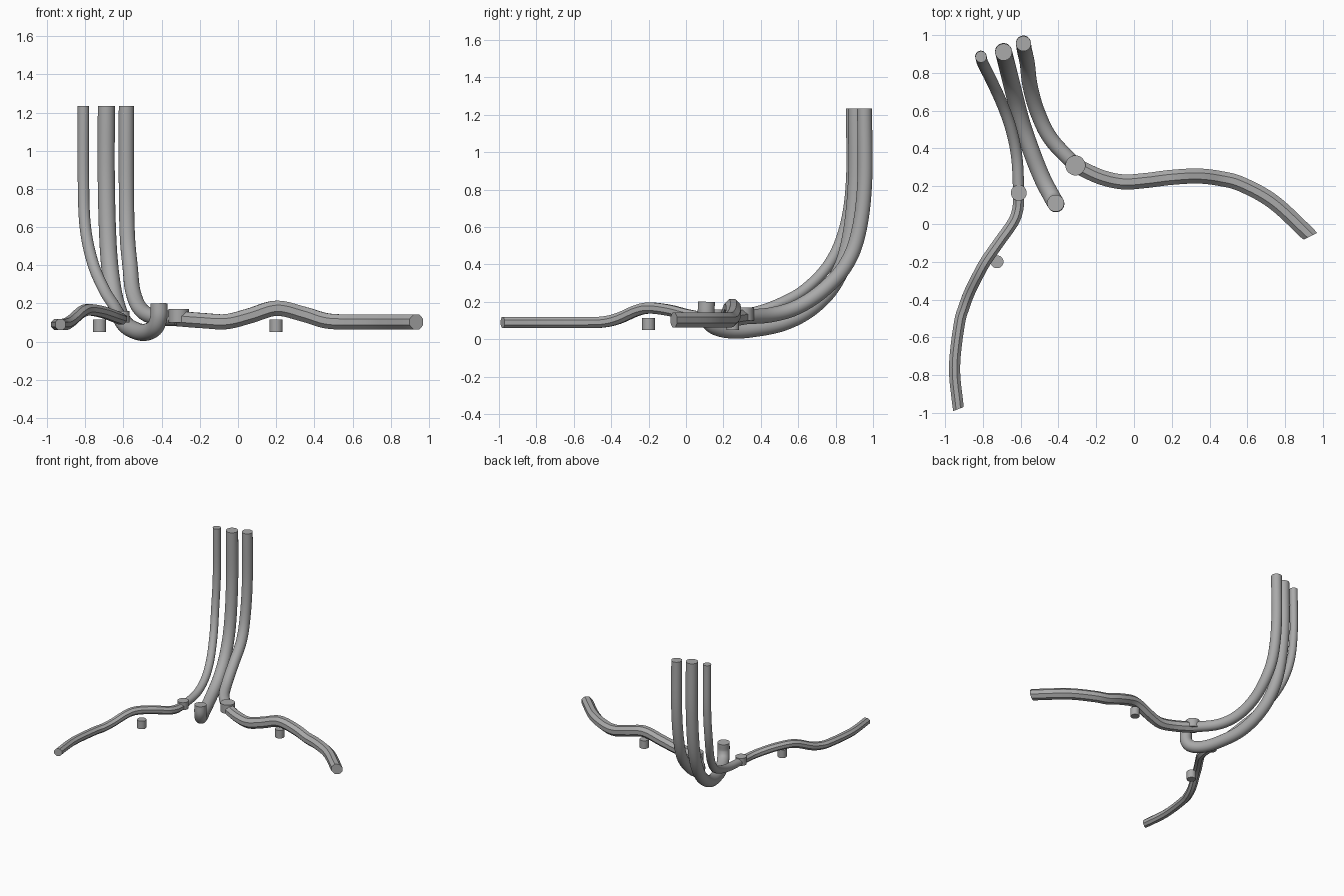
import bpy
import bmesh
import math
from mathutils import Vector

default_cube = bpy.data.objects.get("Cube")
if default_cube:
    bpy.data.objects.remove(default_cube, do_unlink=True)

# One plain grey for every part
grey = bpy.data.materials.new("plain_grey")
grey.use_nodes = True
grey_colour = (0.4, 0.4, 0.4, 1)
grey.diffuse_color = grey_colour
grey.node_tree.nodes["Principled BSDF"].inputs["Base Color"].default_value = grey_colour


def finish(name, bm):
    """Turn a bmesh into a shaded object with sharp rims."""
    bmesh.ops.recalc_face_normals(bm, faces=bm.faces)
    mesh = bpy.data.meshes.new(name)
    bm.to_mesh(mesh)
    bm.free()
    mesh.materials.append(grey)
    part = bpy.data.objects.new(name, mesh)
    bpy.context.collection.objects.link(part)
    bpy.ops.object.select_all(action="DESELECT")
    part.select_set(True)
    bpy.context.view_layer.objects.active = part
    bpy.ops.object.shade_smooth_by_angle(angle=math.radians(30))
    return part


def spline(points, steps=8):
    """Smooth path through the given points."""
    pts = [Vector(p) for p in points]
    pts = [2 * pts[0] - pts[1]] + pts + [2 * pts[-1] - pts[-2]]
    path = []
    for a, b, c, d in zip(pts, pts[1:], pts[2:], pts[3:]):
        for i in range(steps):
            t = i / steps
            path.append(b + (c - a) * t / 2
                        + (a - 2.5 * b + 2 * c - d / 2) * t * t
                        + (1.5 * (b - c) + (d - a) / 2) * t ** 3)
    return path + [pts[-2]]


def sweep(name, points, radius, sides, up, end_direction=None):
    """Closed tube along a path; up keeps the cross-section from rolling."""
    path = spline(points)
    bm = bmesh.new()
    rings = []
    for i, centre in enumerate(path):
        tangent = path[min(i + 1, len(path) - 1)] - path[max(i - 1, 0)]
        if end_direction and i == len(path) - 1:
            tangent = Vector(end_direction)
        side = tangent.cross(up).normalized()
        top = side.cross(tangent).normalized()
        ring = []
        for k in range(sides):
            angle = math.tau * (k + 0.5) / sides
            offset = side * math.cos(angle) + top * math.sin(angle)
            ring.append(bm.verts.new(centre + offset * radius))
        rings.append(ring)
    for lower, upper in zip(rings, rings[1:]):
        for k in range(sides):
            n = (k + 1) % sides
            bm.faces.new((lower[k], lower[n], upper[n], upper[k]))
    bm.faces.new(rings[0])
    bm.faces.new(rings[-1])
    return finish(name, bm)


def upright_disc(name, x, y, bottom, top, radius):
    """Short vertical cylinder."""
    bm = bmesh.new()
    bmesh.ops.create_cone(bm, cap_ends=True, segments=32, radius1=radius,
                          radius2=radius, depth=top - bottom)
    bmesh.ops.translate(bm, verts=bm.verts, vec=(x, y, (bottom + top) / 2))
    return finish(name, bm)


UP = Vector((0, 0, 1))
ACROSS = Vector((1, 0, 0))
PIPE_TOP = 1.235

# Round pipes: upright at the back, bending forward near the ground
sweep("thin_riser_pipe", [
    (-.81, .885, PIPE_TOP), (-.81, .885, .85), (-.8, .85, .6),
    (-.76, .77, .41), (-.7, .64, .27), (-.65, .5, .19),
    (-.62, .35, .14), (-.61, .165, .12)], 0.03, 32, ACROSS)
sweep("wide_riser_pipe", [
    (-.69, .91, PIPE_TOP), (-.69, .91, .83), (-.68, .87, .5),
    (-.66, .79, .3), (-.63, .67, .17), (-.59, .52, .09),
    (-.53, .35, .055), (-.48, .23, .05), (-.435, .145, .075),
    (-.415, .11, .13), (-.415, .11, .2)], 0.045, 32, ACROSS)
sweep("middle_riser_pipe", [
    (-.585, .955, PIPE_TOP), (-.585, .955, .83), (-.58, .92, .56),
    (-.565, .85, .39), (-.55, .73, .26), (-.51, .59, .17),
    (-.44, .45, .13), (-.31, .31, .12)], 0.04, 32, ACROSS)

# Eight-sided branches that hump over their supports
sweep("right_branch", [
    (-.61, .165, .12), (-.615, .08, .12), (-.64, .01, .13),
    (-.71, -.09, .155), (-.78, -.19, .167), (-.82, -.26, .155),
    (-.87, -.36, .112), (-.9, -.44, .093), (-.925, -.53, .09),
    (-.95, -.76, .09), (-.93, -.98, .09)], 0.032, 8, UP, (.37, -.93, 0))
sweep("left_branch", [
    (-.31, .31, .12), (-.18, .25, .11), (-.06, .223, .105),
    (.06, .23, .135), (.2, .247, .175), (.34, .254, .145),
    (.46, .24, .11), (.57, .21, .103), (.74, .115, .103),
    (.935, -.065, .103)], 0.043, 8, UP, (.45, -.9, 0))

# Round collars where the pipes meet the branches
upright_disc("right_collar", -.61, .165, .1, .16, .042)
upright_disc("left_collar", -.31, .31, .1, .17, .053)

# Small support posts under the humps
for post, x, y in (("right_post", -.725, -.2), ("left_post", .2, .25)):
    upright_disc(post, x, y, .05, .115, .034)
